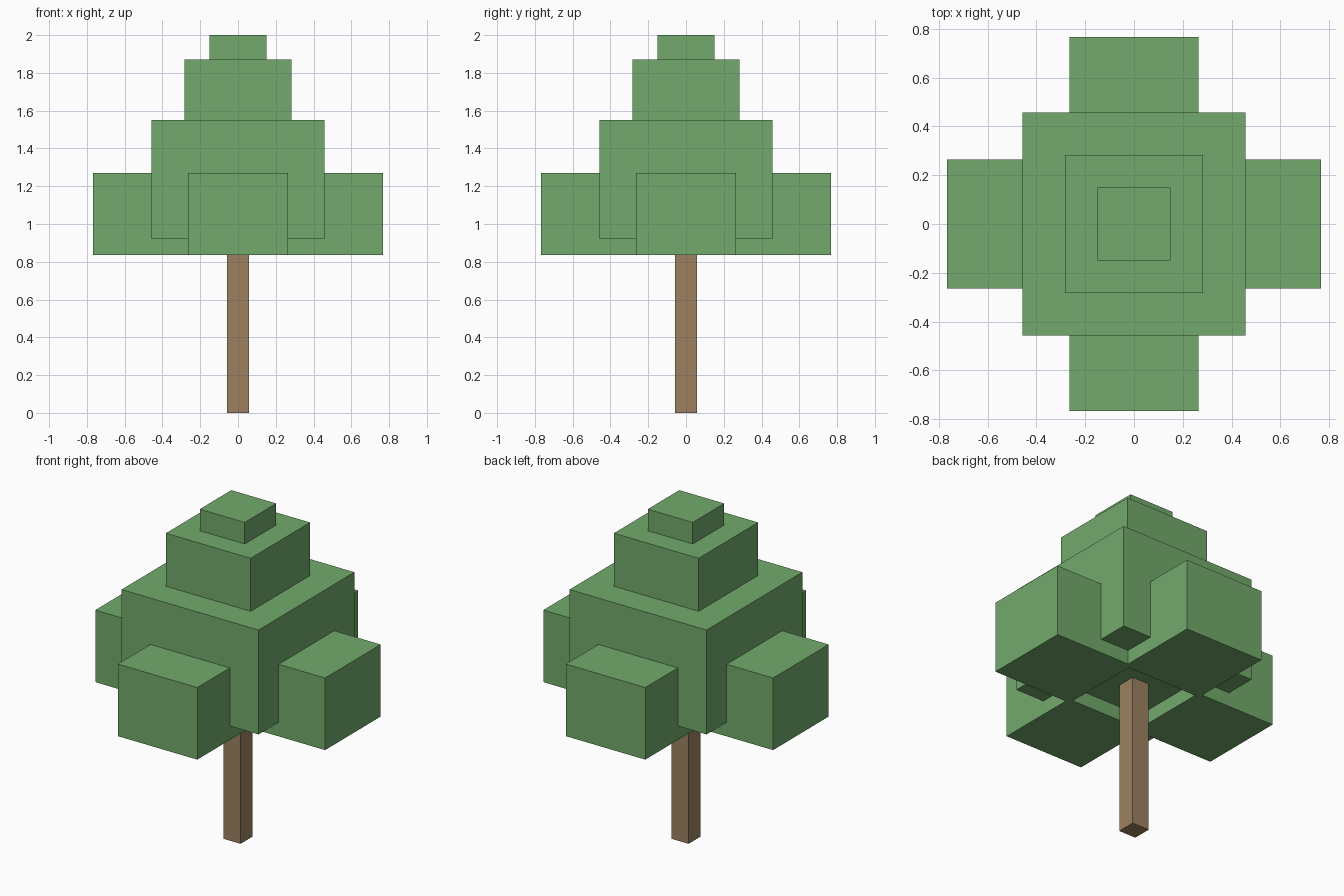
import bpy
from math import cos, sin, pi

if "Cube" in bpy.data.objects:
    bpy.data.objects.remove(bpy.data.objects["Cube"])


def material(name, color):
    mat = bpy.data.materials.new(name)
    mat.diffuse_color = color
    mat.use_nodes = True
    mat.node_tree.nodes["Principled BSDF"].inputs["Base Color"].default_value = mat.diffuse_color
    return mat


green = material("leaf_green", (0.17, 0.40, 0.15, 1))
brown = material("bark_brown", (0.33, 0.22, 0.12, 1))


def box(name, half, z0, z1, mat, x=0, y=0):
    """Square-based box from height z0 to z1."""
    bpy.ops.mesh.primitive_cube_add(size=1, location=(x, y, (z0 + z1) / 2))
    ob = bpy.context.object
    ob.name = name
    ob.scale = (2 * half, 2 * half, z1 - z0)
    bpy.ops.object.transform_apply(location=False, rotation=False, scale=True)
    ob.data.materials.append(mat)
    return ob


# Trunk, running up to the underside of the main foliage
box("trunk", 0.057, 0, 0.92, brown)

# Stacked foliage tiers
box("foliage_main", 0.457, 0.92, 1.55, green)
box("foliage_upper", 0.283, 1.55, 1.87, green)
box("foliage_top", 0.15, 1.87, 2.0, green)

# Four lower side clumps, pushed into the main block
for i, side in enumerate(("right", "back", "left", "front")):
    a = i * pi / 2
    box("foliage_" + side, 0.265, 0.835, 1.27, green, 0.502 * cos(a), 0.502 * sin(a))
